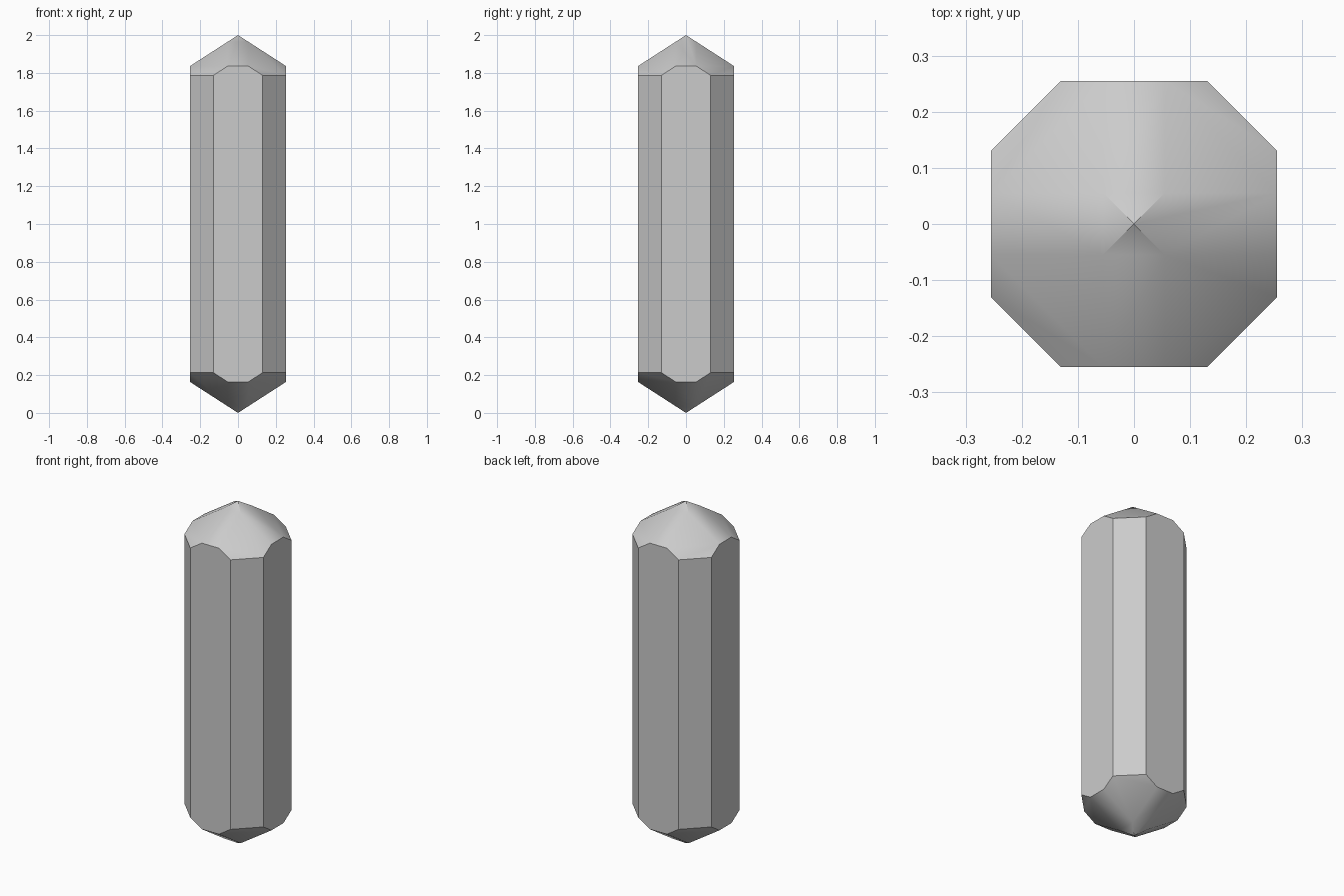
import bpy
import bmesh
import math

cube = bpy.data.objects.get("Cube")
if cube:
    bpy.data.objects.remove(cube, do_unlink=True)

HALF_WIDTH = 0.255    # centre to flat side
HALF_SIDE = 0.13      # half the width of a flat side
RIDGE = 0.055         # half the width of a ridge on the pointed ends
SLOPE = 0.645         # fall of the pointed ends
HEIGHT = 2.0


def drop(x, y):
    """Depth of the pointed end's surface below its tip."""
    return SLOPE * max(x, y, x + y - RIDGE)


# Corners of one quadrant, mirrored to all four and to both ends
quadrant = [(0, 0), (RIDGE, RIDGE),
            (RIDGE, HALF_WIDTH), (HALF_WIDTH, RIDGE),
            (HALF_SIDE, HALF_WIDTH), (HALF_WIDTH, HALF_SIDE)]
points = set()
for x, y in quadrant:
    d = drop(x, y)
    for sx in (-1, 1):
        for sy in (-1, 1):
            points.add((sx * x, sy * y, d))
            points.add((sx * x, sy * y, HEIGHT - d))

# Crystal: convex solid with its flat facets merged
bm = bmesh.new()
for p in sorted(points):
    bm.verts.new(p)
bmesh.ops.convex_hull(bm, input=bm.verts[:])
bmesh.ops.dissolve_limit(bm, angle_limit=math.radians(1),
                         verts=bm.verts[:], edges=bm.edges[:])
bmesh.ops.recalc_face_normals(bm, faces=bm.faces[:])
mesh = bpy.data.meshes.new("crystal")
bm.to_mesh(mesh)
bm.free()

crystal = bpy.data.objects.new("crystal", mesh)
bpy.context.collection.objects.link(crystal)

# Plain grey material
grey = bpy.data.materials.new("light_grey")
grey.use_nodes = True
colour = (0.6, 0.6, 0.6, 1)
grey.diffuse_color = colour
for node in grey.node_tree.nodes:
    if node.type == "BSDF_PRINCIPLED":
        node.inputs["Base Color"].default_value = colour
mesh.materials.append(grey)

# Soft shading over the ridges, crisp edges on the body and hips
bpy.ops.object.select_all(action="DESELECT")
crystal.select_set(True)
bpy.context.view_layer.objects.active = crystal
bpy.ops.object.shade_smooth_by_angle(angle=math.radians(35))
